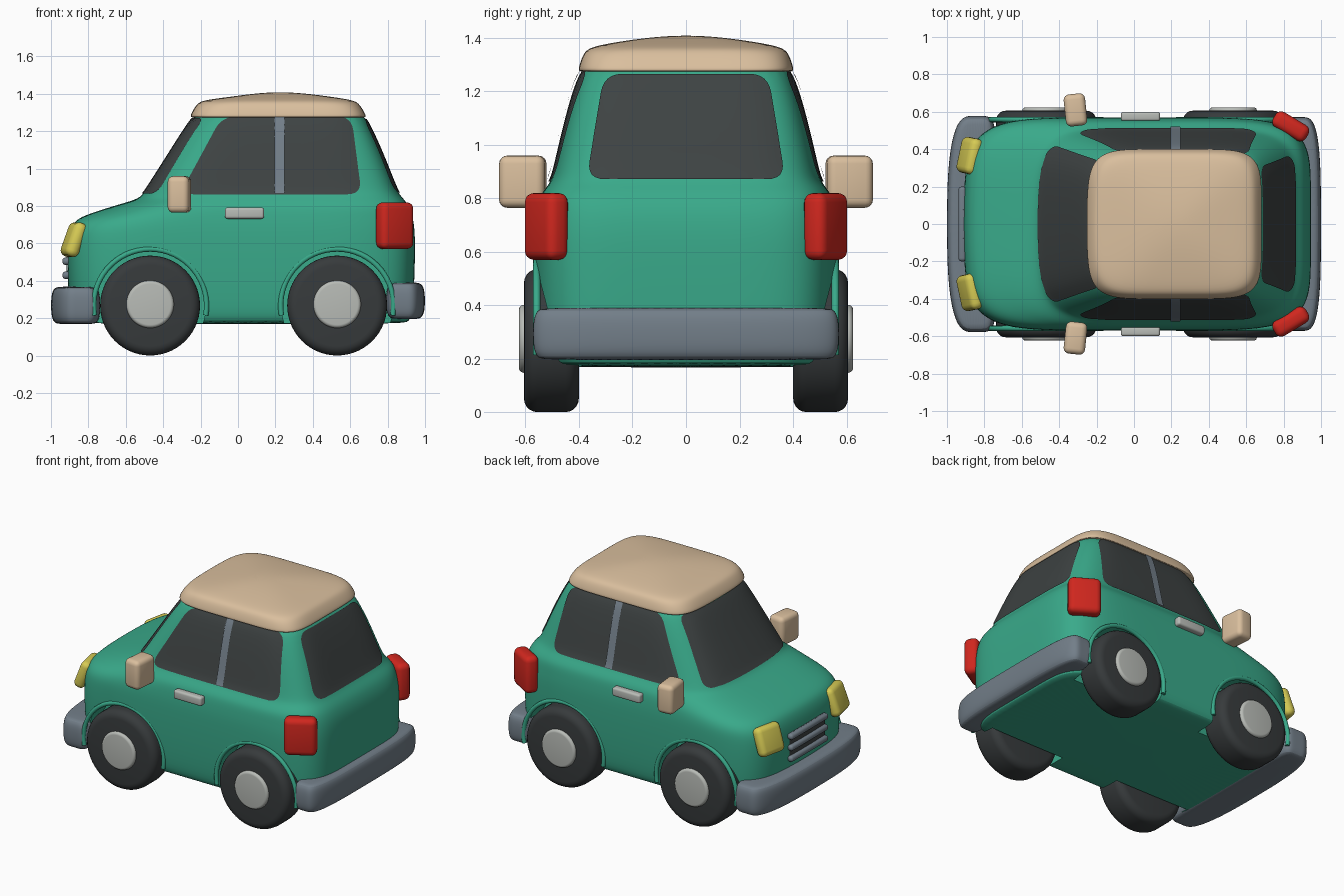
import bpy, bmesh
from math import sin, cos, pi, radians
from mathutils import Vector, Matrix
from mathutils.bvhtree import BVHTree

if "Cube" in bpy.data.objects:
    bpy.data.objects.remove(bpy.data.objects["Cube"], do_unlink=True)


def material(name, r, g, b):
    m = bpy.data.materials.new(name)
    m.use_nodes = True
    m.diffuse_color = (r, g, b, 1)
    shader = m.node_tree.nodes["Principled BSDF"]
    shader.inputs["Base Color"].default_value = (r, g, b, 1)
    shader.inputs["Roughness"].default_value = 0.6
    return m


GREEN = material("green paint", .041, .40, .255)
TAN = material("tan paint", .70, .52, .34)
GLASS = material("dark glass", .048, .056, .056)
RUBBER = material("black rubber", .038, .043, .045)
GREY = material("blue grey trim", .17, .21, .25)
SILVER = material("light grey metal", .48, .50, .47)
RED = material("red lamp", .63, .02, .013)
YELLOW = material("yellow lamp", .68, .60, .09)


def activate(ob):
    bpy.ops.object.select_all(action='DESELECT')
    ob.select_set(True)
    bpy.context.view_layer.objects.active = ob


def finish(bm, name, mat, angle=40):
    """Turn a bmesh into a smooth shaded object."""
    bmesh.ops.recalc_face_normals(bm, faces=bm.faces)
    me = bpy.data.meshes.new(name)
    bm.to_mesh(me)
    bm.free()
    me.materials.append(mat)
    ob = bpy.data.objects.new(name, me)
    bpy.context.collection.objects.link(ob)
    activate(ob)
    bpy.ops.object.shade_smooth_by_angle(angle=radians(angle))
    return ob


def add_modifier(ob, kind, **settings):
    mod = ob.modifiers.new(kind.lower(), kind)
    for key, value in settings.items():
        setattr(mod, key, value)
    activate(ob)
    bpy.ops.object.modifier_apply(modifier=mod.name)


def loft(name, rows, mat, bow=0.0, count=72):
    """Stack of rounded outlines: z, front x, rear x, half width, front and rear squareness."""
    bm = bmesh.new()
    rings = []
    for z, x0, x1, half, nf, nr in rows:
        ring = []
        for i in range(count):
            t = 2 * pi * i / count
            n = nf if cos(t) < 0 else nr
            r = (abs(cos(t)) ** n + abs(sin(t)) ** n) ** (-1 / n)
            u, v = r * cos(t), r * sin(t)
            x = (x0 + x1) / 2 + (x1 - x0) / 2 * u + bow * v * v * max(0, -u)
            ring.append(bm.verts.new((x, half * v, z)))
        rings.append(ring)
    for a, b in zip(rings, rings[1:]):
        for i in range(count):
            j = (i + 1) % count
            bm.faces.new((a[i], a[j], b[j], b[i]))
    bm.faces.new(rings[0])
    bm.faces.new(rings[-1])
    ob = finish(bm, name, mat)
    add_modifier(ob, 'SUBSURF', levels=2)
    activate(ob)
    bpy.ops.object.shade_smooth_by_angle(angle=radians(45))
    return ob


def box(name, loc, size, mat, bevel, rot=(0, 0, 0)):
    bm = bmesh.new()
    bmesh.ops.create_cube(bm, size=1)
    bmesh.ops.scale(bm, vec=size, verts=bm.verts)
    bmesh.ops.bevel(bm, geom=bm.edges[:], offset=bevel, segments=4, profile=.5, affect='EDGES')
    ob = finish(bm, name, mat, 60)
    ob.location, ob.rotation_euler = loc, rot
    return ob


def disc(name, loc, radius, depth, mat, bevel=0):
    """Cylinder lying across the car, with rounded rims."""
    bm = bmesh.new()
    bmesh.ops.create_cone(bm, cap_ends=True, segments=56, radius1=radius, radius2=radius,
                          depth=depth, matrix=Matrix.Rotation(pi / 2, 4, 'X'))
    if bevel:
        rims = [e for e in bm.edges if abs(e.verts[0].co.y - e.verts[1].co.y) < .001]
        bmesh.ops.bevel(bm, geom=rims, offset=bevel, segments=5, profile=.5, affect='EDGES')
    ob = finish(bm, name, mat)
    ob.location = loc
    return ob


# body shell
body = loft("body", [
    (.17, -.80, .88, .50, 6, 6), (.18, -.87, .915, .54, 6, 6), (.24, -.90, .935, .56, 6, 6),
    (.45, -.915, .945, .57, 6, 6), (.62, -.91, .947, .57, 6, 6), (.69, -.89, .942, .567, 6, 6),
    (.735, -.86, .935, .562, 5, 6), (.77, -.76, .925, .557, 4.5, 6), (.805, -.65, .91, .548, 4.5, 6),
    (.835, -.54, .888, .527, 5, 6), (.865, -.505, .86, .503, 6, 6), (.92, -.47, .835, .488, 6, 6),
    (1.1, -.355, .765, .447, 6, 6), (1.26, -.255, .69, .40, 6, 6), (1.33, -.19, .64, .35, 6, 6),
], GREEN, bow=.04)

# roof cap
loft("roof", [
    (1.275, -.22, .65, .37, 6, 6), (1.272, -.255, .685, .402, 6, 6), (1.29, -.253, .682, .401, 6, 6),
    (1.345, -.222, .65, .383, 6, 6), (1.366, -.19, .62, .355, 5, 5), (1.384, -.04, .50, .26, 4, 4),
    (1.401, .08, .37, .14, 3, 3), (1.408, .18, .27, .04, 2, 2),
], TAN, bow=.02)


# bumpers
def bumper(name, z0, z1, x0, x1, half, nf, nr):
    rows = [(z0, .045), (z0 + .008, .015), (z0 + .05, 0), (z1 - .05, 0), (z1 - .008, .015), (z1, .045)]
    loft(name, [(z, x0 + d, x1 - d, half - d, nf, nr) for z, d in rows], GREY)


bumper("front_bumper", .168, .37, -1.0, -.735, .578, 2.8, 8)
bumper("rear_bumper", .195, .392, .79, 1.0, .572, 8, 3.5)

# wheels, arches and lips
for end, wx in (("front", -.47), ("rear", .53)):
    for side, s in (("left", 1), ("right", -1)):
        cutter = disc("arch_cutter", (wx, s * .59, .268), .298, .40, GREEN)
        cutter.hide_render = True
        add_modifier(body, 'BOOLEAN', object=cutter, operation='DIFFERENCE', solver='EXACT')
        bpy.data.objects.remove(cutter, do_unlink=True)
        label = end + "_" + side
        disc(label + "_tyre", (wx, s * .503, .268), .267, .205, RUBBER, .05)
        disc(label + "_hub", (wx, s * .58, .275), .127, .088, SILVER, .018)
        curve = bpy.data.curves.new(label + "_arch_lip", 'CURVE')
        curve.dimensions = '3D'
        curve.bevel_depth = .014
        curve.use_fill_caps = True
        spline = curve.splines.new('POLY')
        spline.points.add(32)
        for i, p in enumerate(spline.points):
            t = radians(-10 + 200 * i / 32)
            p.co = (wx + .302 * cos(t), s * .558, .268 + .302 * sin(t), 1)
        curve.materials.append(GREEN)
        lip = bpy.data.objects.new(label + "_arch_lip", curve)
        bpy.context.collection.objects.link(lip)
        activate(lip)
        bpy.ops.object.convert(target='MESH')
        bpy.ops.object.shade_smooth_by_angle(angle=radians(60))
activate(body)
bpy.ops.object.shade_smooth_by_angle(angle=radians(40))

bm = bmesh.new()
bm.from_mesh(body.data)
surface = BVHTree.FromBMesh(bm)
bm.free()


def panel(name, corners, axis, s, mat, radius, lift=.006, rings=10):
    """Thin rounded plate laid on the body, outlined in (x, z) or (y, z)."""
    pts = [Vector(c) for c in corners]
    outline = []
    for i, p in enumerate(pts):
        before, after = (pts[i - 1] - p), (pts[(i + 1) % len(pts)] - p)
        a, b = p + before.normalized() * radius, p + after.normalized() * radius
        for k in range(7):
            t = k / 6
            outline.append(a * (1 - t) ** 2 + p * 2 * t * (1 - t) + b * t * t)
        end = p + after - after.normalized() * radius
        outline += [b.lerp(end, k / 10) for k in range(1, 10)]
    centre = sum(pts, Vector((0, 0))) / len(pts)

    bm = bmesh.new()

    def drop(q):
        start = Vector((q.x, s * 2, q.y)) if axis == 'y' else Vector((s * 2, q.x, q.y))
        ray = Vector((0, -s, 0)) if axis == 'y' else Vector((-s, 0, 0))
        hit, normal, _, _ = surface.ray_cast(start, ray)
        if hit is None:
            hit, normal, _, _ = surface.find_nearest(start)
        return bm.verts.new(hit + normal * lift)

    mid = drop(centre)
    loops = [[drop(centre.lerp(q, k / rings)) for q in outline] for k in range(1, rings + 1)]
    n = len(outline)
    for i in range(n):
        j = (i + 1) % n
        bm.faces.new((mid, loops[0][i], loops[0][j]))
        for a, b in zip(loops, loops[1:]):
            bm.faces.new((a[i], b[i], b[j], a[j]))
    ob = finish(bm, name, mat, 60)
    # face the plate outwards
    k = 1 if axis == 'y' else 0
    if sum(f.normal[k] for f in ob.data.polygons) * s < 0:
        ob.data.flip_normals()
    return ob


# windows and grille backing
panel("windscreen", [(-.42, .862), (.42, .862), (.335, 1.268), (-.335, 1.268)], 'x', -1, GLASS, .05)
panel("rear_window", [(-.37, .868), (.37, .868), (.305, 1.262), (-.305, 1.262)], 'x', 1, GLASS, .07)
panel("grille_back", [(-.19, .41), (.19, .41), (.19, .6), (-.19, .6)], 'x', -1, GLASS, .03)

for side, s in (("left", 1), ("right", -1)):
    panel(side + "_side_window", [(-.31, .86), (.66, .86), (.605, 1.275), (-.085, 1.275)],
          'y', s, GLASS, .075)
    panel(side + "_pillar", [(.195, .862), (.248, .862), (.248, 1.275), (.195, 1.275)],
          'y', s, GREY, .004, lift=.014)
    # lamps, mirrors and handles
    box(side + "_headlamp", (-.878, s * .365, .62), (.075, .195, .19), YELLOW, .034,
        (0, radians(20), radians(-12 * s)))
    box(side + "_tail_lamp", (.838, s * .522, .695), (.205, .095, .25), RED, .035,
        (0, 0, radians(-31 * s)))
    box(side + "_mirror", (-.313, s * .61, .862), (.115, .172, .195), TAN, .03,
        (0, 0, radians(6 * s)))
    box(side + "_door_handle", (.035, s * .575, .762), (.21, .05, .06), SILVER, .014)

# grille bars
for i, z in enumerate((.43, .505, .58)):
    box("grille_bar_%d" % (i + 1), (-.917, 0, z), (.045, .40, .04), GREY, .018)
